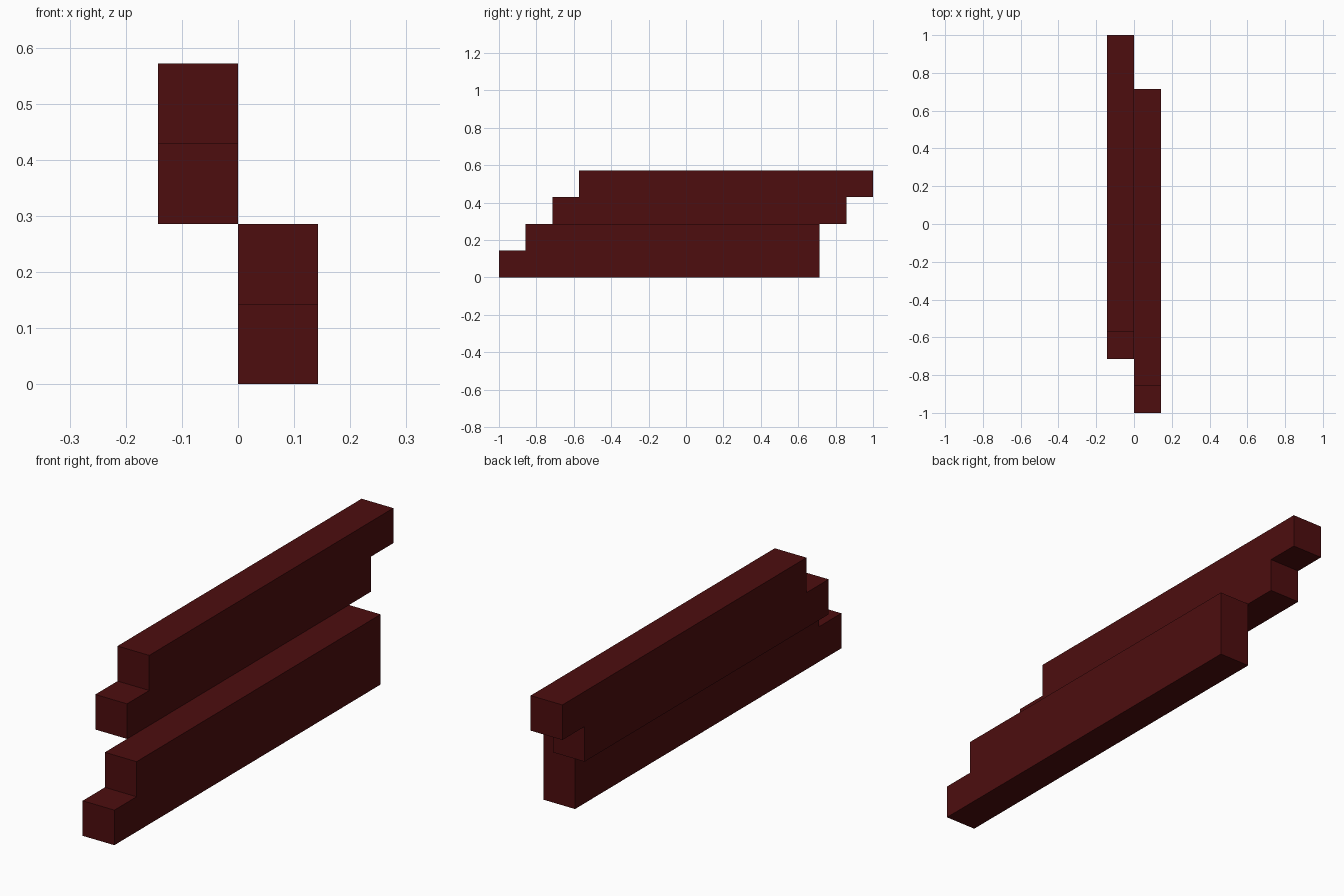
import bpy, bmesh

if "Cube" in bpy.data.objects:
    bpy.data.objects.remove(bpy.data.objects["Cube"])

U = 1 / 7  # one block step

mat = bpy.data.materials.new("dark red")
mat.diffuse_color = (0.075, 0.004, 0.0045, 1)
mat.use_nodes = True
mat.node_tree.nodes["Principled BSDF"].inputs["Base Color"].default_value = mat.diffuse_color


def beam(name, x0, profile):
    """Extrude a stepped (y, z) side profile one block wide along x."""
    bm = bmesh.new()
    face = bm.faces.new([bm.verts.new((x0 * U, y * U, z * U)) for y, z in profile])
    ext = bmesh.ops.extrude_face_region(bm, geom=[face], use_keep_orig=True)
    verts = [g for g in ext["geom"] if isinstance(g, bmesh.types.BMVert)]
    bmesh.ops.translate(bm, verts=verts, vec=(U, 0, 0))
    bmesh.ops.recalc_face_normals(bm, faces=bm.faces)
    mesh = bpy.data.meshes.new(name)
    bm.to_mesh(mesh)
    bm.free()
    mesh.materials.append(mat)
    obj = bpy.data.objects.new(name, mesh)
    bpy.context.collection.objects.link(obj)
    return obj


# Lower beam: stepped at the front, flush at the back
beam("lower_beam", 0, [(-7, 0), (5, 0), (5, 2), (-6, 2), (-6, 1), (-7, 1)])

# Upper beam: stepped at the front and overhanging at the back
beam("upper_beam", -1, [(-5, 2), (6, 2), (6, 3), (7, 3), (7, 4), (-4, 4), (-4, 3), (-5, 3)])
